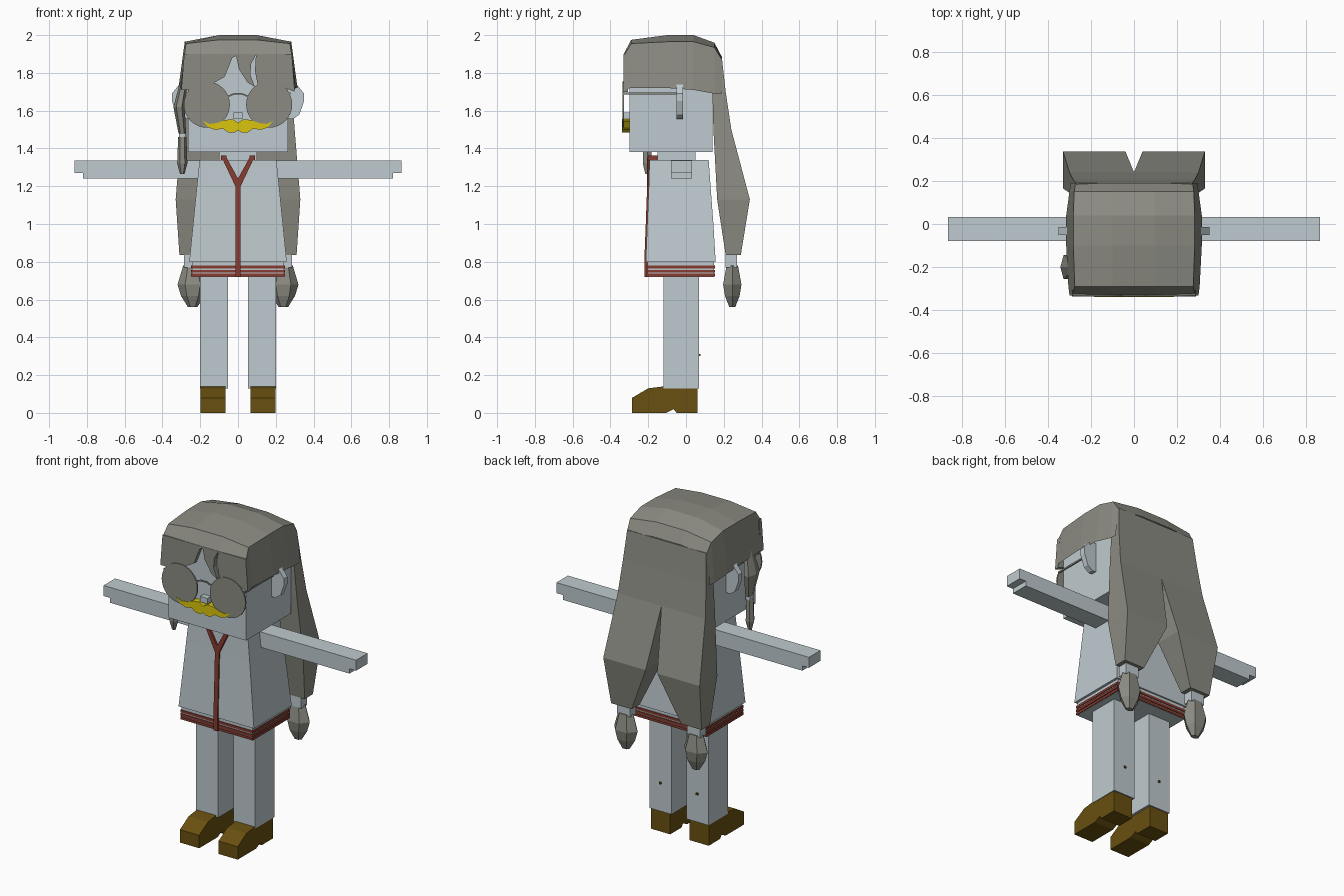
import bpy, bmesh, math

cube = bpy.data.objects.get("Cube")
if cube:
    bpy.data.objects.remove(cube, do_unlink=True)


def material(name, rgb):
    m = bpy.data.materials.new(name)
    m.use_nodes = True
    color = (*rgb, 1)
    m.diffuse_color = color
    m.node_tree.nodes["Principled BSDF"].inputs["Base Color"].default_value = color
    return m


PALE = material("pale blue grey", (.52, .59, .62))
GREY = material("hair grey", (.26, .26, .225))
RED = material("trim red", (.24, .045, .03))
BROWN = material("shoe brown", (.14, .08, .005))
YELLOW = material("moustache yellow", (.7, .56, .004))


def loft(name, rings, mat, closed=True, caps=True):
    """Skin a list of equally sized rings of points."""
    bm = bmesh.new()
    rows = [[bm.verts.new(p) for p in ring] for ring in rings]
    n = len(rows[0])
    for a, b in zip(rows, rows[1:]):
        for i in range(n if closed else n - 1):
            j = (i + 1) % n
            bm.faces.new((a[i], a[j], b[j], b[i]))
    if caps:
        bm.faces.new(rows[0][::-1])
        bm.faces.new(rows[-1])
    bmesh.ops.recalc_face_normals(bm, faces=bm.faces)
    me = bpy.data.meshes.new(name)
    bm.to_mesh(me)
    bm.free()
    me.materials.append(mat)
    ob = bpy.data.objects.new(name, me)
    bpy.context.collection.objects.link(ob)
    return ob


def rect(x0, x1, y0, y1, z):
    return [(x0, y0, z), (x1, y0, z), (x1, y1, z), (x0, y1, z)]


def box(name, x0, x1, y0, y1, z0, z1, mat):
    return loft(name, [rect(x0, x1, y0, y1, z) for z in (z0, z1)], mat)


def plate_y(name, pts, y0, y1, mat):
    """Extrude an x-z outline along y."""
    return loft(name, [[(x, y, z) for x, z in pts] for y in (y0, y1)], mat)


def plate_x(name, pts, x0, x1, mat):
    """Extrude a y-z outline along x."""
    return loft(name, [[(x, y, z) for y, z in pts] for x in (x0, x1)], mat)


def oval(cx, cy, rx, ry, z, n=6):
    return [(cx + rx * math.cos(math.tau * i / n), cy + ry * math.sin(math.tau * i / n), z)
            for i in range(n)]


# Head, neck and nose
box("head", -.265, .265, -.3, .14, 1.38, 1.9, PALE)
box("neck", -.1, .1, -.15, .05, 1.32, 1.39, PALE)
box("nose", -.025, .025, -.335, -.29, 1.555, 1.59, PALE)

# Torso: half width, front, back, height
torso = [(.258, -.213, .157, .8), (.238, -.205, .145, 1), (.218, -.197, .13, 1.2), (.203, -.193, .12, 1.34)]
loft("torso", [rect(-w, w, f, b, z) for w, f, b, z in torso], PALE)
box("hem", -.243, .243, -.205, .148, .72, .8, PALE)
for i, z in enumerate((.722, .742, .765)):
    box(f"hem_stripe_{i}", -.248, .248, -.21, .153, z, z + .015, RED)
strip = [(-.213, .72), (-.213, .8), (-.205, 1), (-.197, 1.22)]
loft("front_seam", [rect(-.014, .014, f - .008, f + .02, z) for f, z in strip], RED)

# Fringe with its two openings
fringe = [(-.285, 1.9), (-.3, 1.71), (-.2, 1.71), (-.14, 1.74), (-.07, 1.78), (-.05, 1.83),
          (-.03, 1.88), (-.01, 1.89), (.005, 1.82), (.05, 1.75), (.09, 1.725),
          (.065, 1.79), (.07, 1.85), (.095, 1.895), (.09, 1.81), (.105, 1.735),
          (.2, 1.74), (.3, 1.7), (.285, 1.9)]
plate_y("fringe", fringe, -.332, -.306, GREY)

# Hair cap: y, lower half width, lower z, shoulder half width, shoulder z, top z
cap = [(-.33, .3, 1.71, .285, 1.89, 1.9), (-.29, .305, 1.72, .275, 1.955, 1.975),
       (-.1, .315, 1.72, .282, 1.965, 2), (.04, .315, 1.71, .282, 1.965, 2),
       (.15, .3, 1.69, .278, 1.935, 1.96), (.19, .295, 1.69, .272, 1.87, 1.885)]
loft("hair_cap", [[(-w, y, z0), (-s, y, z1), (-.1, y, z2), (.1, y, z2), (s, y, z1), (w, y, z0)]
                  for y, w, z0, s, z1, z2 in cap], GREY, closed=False, caps=False)

# Back hair lobes: inner x, outer x, front y, back y, z
lobe = [(0, .27, .12, .19, 1.88), (0, .285, .14, .21, 1.7), (0, .3, .145, .24, 1.5),
        (.04, .33, .165, .338, 1.13), (.17, .31, .21, .29, .835)]
ear = [(.25, 1.74), (.31, 1.74), (.35, 1.69), (.35, 1.65), (.325, 1.58), (.29, 1.555), (.25, 1.56)]
arm = [(.18, 1.24), (.82, 1.24), (.82, 1.27), (.865, 1.27), (.865, 1.335), (.18, 1.335)]
shoe = [(-.285, 0), (-.285, .08), (-.2, .13), (-.12, .14), (.06, .135), (.06, 0),
        (-.05, 0), (-.065, .02), (-.105, 0)]
collar = [(-.014, 1.215), (.014, 1.2), (.085, 1.35), (.06, 1.35)]
bob = [(.05, .035, .78), (.08, .056, .68), (.062, .045, .62), (.025, .018, .56)]


# Paired parts
for side, s in (("left", 1), ("right", -1)):
    def flip(pts):
        return [(s * x, z) for x, z in pts]

    loft(side + "_back_hair",
         [rect(s * a, s * b, f, k, z) for a, b, f, k, z in lobe], GREY)
    box(side + "_hair_tie", s * .195, s * .285, .21, .27, .77, .84, PALE)
    loft(side + "_hair_bob", [oval(s * .24, .245, rx, ry, z) for rx, ry, z in bob], GREY)
    plate_y(side + "_ear", flip(ear), -.05, -.015, PALE)
    plate_y(side + "_arm", flip(arm), -.08, .033, PALE)
    plate_y(side + "_collar_trim", flip(collar), -.207, -.188, RED)
    box(side + "_collar", s * .06, s * .09, -.2, .03, 1.335, 1.362, RED)

    box(side + "_leg", s * .052, s * .202, -.12, .068, .13, .76, PALE)
    box(side + "_leg_stud", s * .12, s * .132, .06, .076, .3, .312, BROWN)
    plate_x(side + "_shoe", shoe, s * .066, s * .198, BROWN)

    lens = [(x, z) for x, z, _ in oval(s * .165, 1.632, .122, .122, 0, 32)]
    plate_y(side + "_lens", lens, -.337, -.328, GREY)
    box(side + "_temple", s * .27, s * .277, -.332, -.03, 1.685, 1.695, GREY)

# Glasses bridge
plate_y("glasses_bridge", [(-.055, 1.67), (-.02, 1.685), (.02, 1.685), (.055, 1.67),
                           (.055, 1.68), (.02, 1.693), (-.02, 1.693), (-.055, 1.68)],
        -.337, -.33, GREY)

# Moustache, mirrored from one half
half = [(0, 1.537), (.03, 1.555), (.07, 1.55), (.11, 1.535), (.15, 1.53), (.185, 1.545),
        (.155, 1.51), (.12, 1.498), (.08, 1.505), (.05, 1.484), (.02, 1.484), (0, 1.495)]
outline = half + [(-x, z) for x, z in half[-2:0:-1]]
plate_y("moustache", outline, -.34, -.295, YELLOW)

# Side lock with a small tie and tail
lock = [(-.285, .02, .03, 1.76), (-.312, .03, .065, 1.62), (-.295, .02, .03, 1.48)]
loft("side_lock", [oval(x, -.2, rx, ry, z) for x, rx, ry, z in lock], GREY)
box("side_lock_tie", -.312, -.278, -.217, -.183, 1.455, 1.485, PALE)
tail = [(.022, 1.46), (.027, 1.32), (.012, 1.265)]
loft("side_lock_tail", [oval(-.295, -.205, r, r, z) for r, z in tail], GREY)
